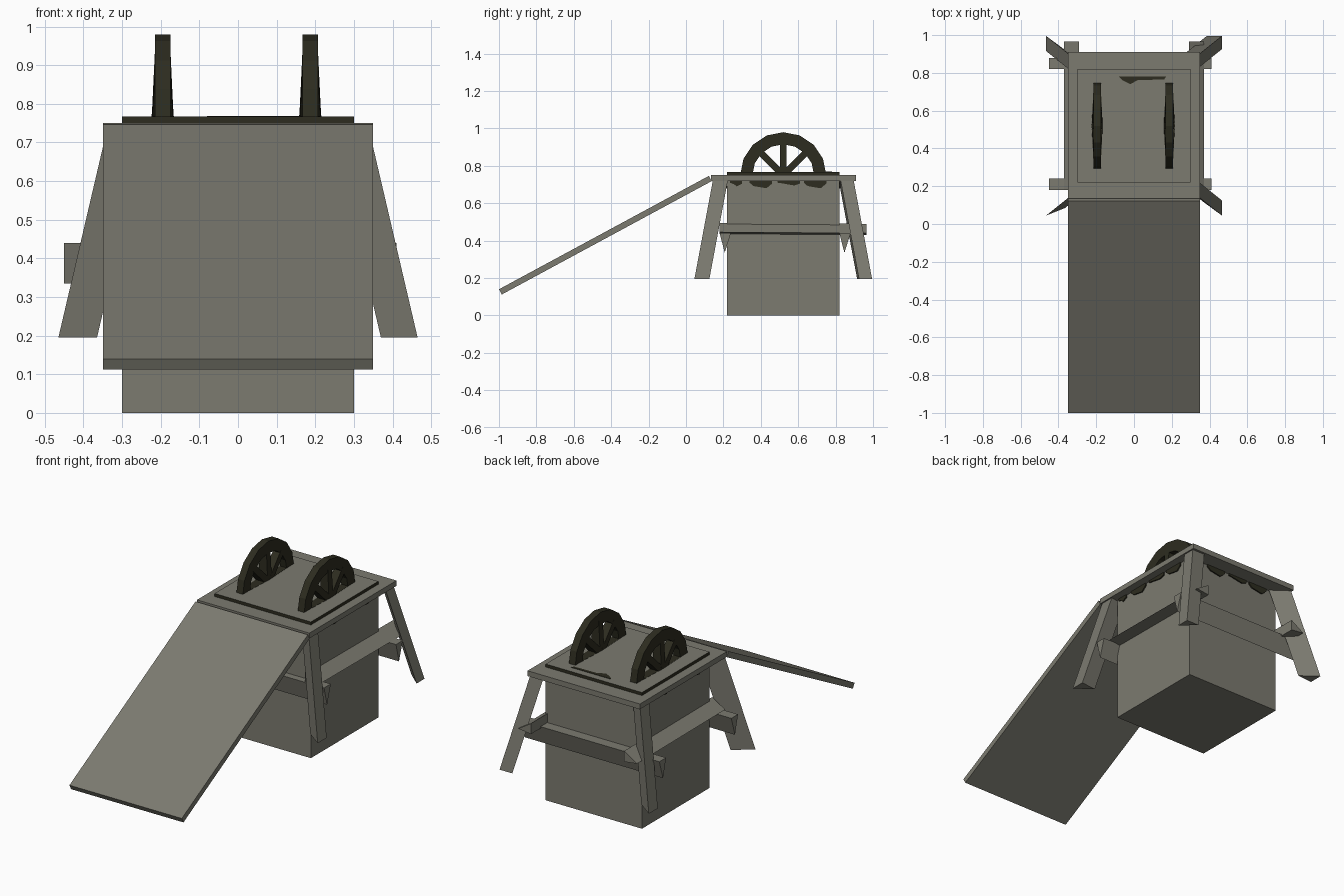
import bpy, bmesh, math
from mathutils import Vector, Matrix

cube = bpy.data.objects.get("Cube")
if cube:
    bpy.data.objects.remove(cube, do_unlink=True)


def material(name, rgb):
    m = bpy.data.materials.new(name)
    m.use_nodes = True
    m.diffuse_color = (*rgb, 1)
    m.node_tree.nodes["Principled BSDF"].inputs["Base Color"].default_value = (*rgb, 1)
    return m


WOOD = material("weathered_grey", (0.20, 0.196, 0.162))
DARK = material("dark_olive", (0.026, 0.025, 0.014))
MID_Y = 0.52


def finish(name, bm, *mats):
    bmesh.ops.recalc_face_normals(bm, faces=bm.faces)
    mesh = bpy.data.meshes.new(name)
    bm.to_mesh(mesh)
    bm.free()
    for m in mats:
        mesh.materials.append(m)
    obj = bpy.data.objects.new(name, mesh)
    bpy.context.collection.objects.link(obj)
    return obj


def add_prism(bm, points, sweep):
    """Sweep a flat polygon along a vector into a closed solid."""
    a = [bm.verts.new(p) for p in points]
    b = [bm.verts.new(Vector(p) + Vector(sweep)) for p in points]
    bm.faces.new(a)
    bm.faces.new(b[::-1])
    for i in range(len(a)):
        j = (i + 1) % len(a)
        bm.faces.new((a[i], a[j], b[j], b[i]))


def prism(name, points, sweep, mat):
    bm = bmesh.new()
    add_prism(bm, points, sweep)
    return finish(name, bm, mat)


def box(name, x, y, z, mat=WOOD):
    pts = [(x[0], y[0], z[0]), (x[1], y[0], z[0]), (x[1], y[1], z[0]), (x[0], y[1], z[0])]
    return prism(name, pts, (0, 0, z[1] - z[0]), mat)


# Body, table top and raised lid with dark edges
box("body", (-0.3, 0.3), (0.22, 0.82), (0, 0.725))
box("table_top", (-0.35, 0.35), (0.135, 0.91), (0.72, 0.75))
lid = box("lid", (-0.3, 0.3), (0.22, 0.82), (0.745, 0.767))
lid.data.materials.append(DARK)
for f in lid.data.polygons:
    f.material_index = 0 if f.normal.z > 0.5 else 1

# Sloping ramp
prism("ramp", [(-0.35, -1.0, 0.14), (-0.35, -0.985, 0.112), (-0.35, 0.137, 0.718),
               (-0.35, 0.122, 0.746)], (0.7, 0, 0), WOOD)

# Splayed legs, each with a three-sided section at the foot
feet = {
    "front_left_leg": [(0.465, 0.045), (0.465, 0.125), (0.37, 0.115)],
    "back_left_leg": [(0.465, 0.995), (0.465, 0.925), (0.385, 0.995)],
    "back_right_leg": [(-0.465, 0.995), (-0.465, 0.915), (-0.37, 0.925)],
    "front_right_leg": [(-0.465, 0.045), (-0.365, 0.125), (-0.365, 0.085)],
}
for name, foot in feet.items():
    sx = -1 if foot[0][0] > 0 else 1
    sy = 1 if foot[0][1] < MID_Y else -1
    prism(name, [(x, y, 0.195) for x, y in foot], (0.125 * sx, 0.1 * sy, 0.535), WOOD)

# Cross beams with the edge down, side beams with a sloping top
for name, y in (("front_beam", 0.18), ("back_beam", 0.82)):
    prism(name, [(-0.45, y, 0.44), (-0.45, y + 0.06, 0.44), (-0.45, y + 0.027, 0.335)],
          (0.86, 0, 0), WOOD)
for name, s in (("left_beam", 1), ("right_beam", -1)):
    prism(name, [(0.29 * s, 0.18, 0.495), (0.37 * s, 0.18, 0.445), (0.29 * s, 0.18, 0.435)],
          (0, 0.785, -0.005), WOOD)


# Spoked wheels sunk halfway into the body
def wheel(name, x):
    bm = bmesh.new()
    n, half = 16, 0.02
    rings = []
    for i in range(n):
        t = math.tau * i / n
        rings.append([bm.verts.new((x + dx, MID_Y + r * math.cos(t), 0.75 + r * math.sin(t)))
                      for dx, r in ((-half, 0.165), (half, 0.165), (half, 0.23), (-half, 0.23))])
    for i in range(n):
        a, b = rings[i], rings[(i + 1) % n]
        for k in range(4):
            m = (k + 1) % 4
            bm.faces.new((a[k], a[m], b[m], b[k]))
    # Spokes thicken towards the hub
    w = 0.018
    for i in range(8):
        place = Matrix.Translation((x, MID_Y, 0.75)) @ Matrix.Rotation(math.tau * i / 8, 4, "X")
        pts = [(-0.029, -w, 0), (0.029, -w, 0), (half, -w, 0.19), (-half, -w, 0.19)]
        add_prism(bm, [place @ Vector(p) for p in pts], place.to_3x3() @ Vector((0, 2 * w, 0)))
    return finish(name, bm, DARK)


wheel("left_wheel", 0.187)
wheel("right_wheel", -0.195)

# Dark ragged drips under the table edge on each side of the body
drips = [(-0.285, -0.22, 0.69), (-0.18, -0.06, 0.68), (-0.03, 0.09, 0.695), (0.11, 0.23, 0.68)]
bm = bmesh.new()
for side in range(4):
    turn = Matrix.Translation((0, MID_Y, 0)) @ Matrix.Rotation(side * math.pi / 2, 4, "Z")
    for a, b, low in drips:
        pts = [(0.299, a, 0.722), (0.299, b, 0.722), (0.299, b, 0.705), (0.299, b - 0.03, low),
               (0.299, (a + b) / 2, low + 0.005), (0.299, a + 0.02, low + 0.012), (0.299, a, 0.71)]
        add_prism(bm, [turn @ Vector(p) for p in pts], turn.to_3x3() @ Vector((0.008, 0, 0)))
finish("drips", bm, DARK)

# Small dark stain on the lid
prism("lid_stain", [(-0.08, 0.78, 0.766), (0.17, 0.78, 0.766), (0.16, 0.765, 0.766),
                    (0.02, 0.762, 0.766), (-0.02, 0.74, 0.766), (-0.06, 0.76, 0.766)],
      (0, 0, 0.003), DARK)
